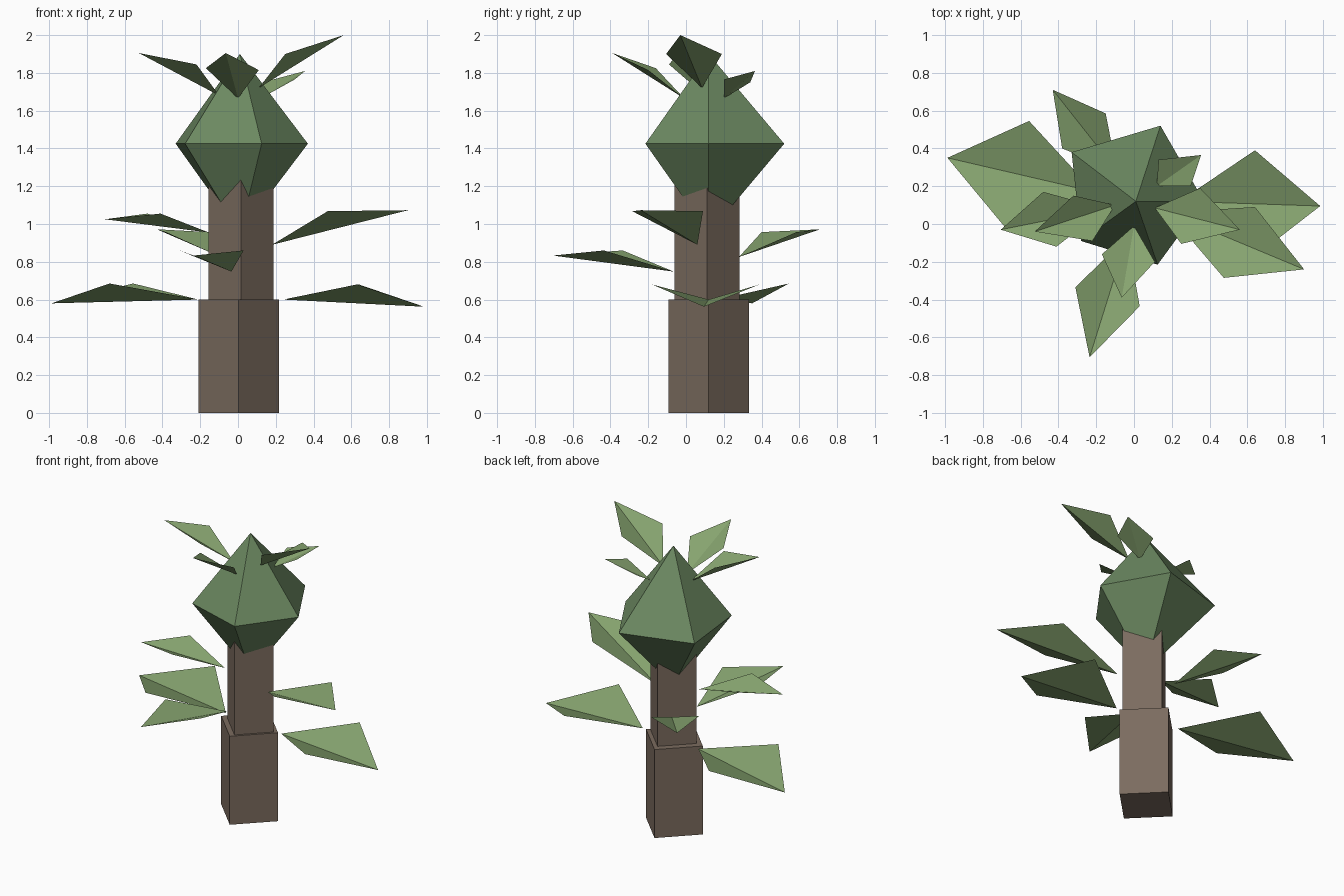
import bpy, bmesh
from math import pi, cos, sin


def material(name, color):
    m = bpy.data.materials.new(name)
    m.diffuse_color = (*color, 1)
    return m


BARK = material("bark", (0.20, 0.15, 0.115))
CROWN = material("crown_green", (0.15, 0.25, 0.12))
LEAF = material("leaf_green", (0.24, 0.37, 0.16))


def build(name, verts, faces, mat, fix_normals=True):
    mesh = bpy.data.meshes.new(name)
    mesh.from_pydata(verts, [], faces)
    if fix_normals:
        bm = bmesh.new()
        bm.from_mesh(mesh)
        bmesh.ops.recalc_face_normals(bm, faces=bm.faces)
        bm.to_mesh(mesh)
        bm.free()
    mesh.materials.append(mat)
    obj = bpy.data.objects.new(name, mesh)
    bpy.context.collection.objects.link(obj)
    return obj


def square_post(name, x, y, radius, z0, z1):
    """Square post standing with its corners on the axes."""
    ring = [(x + radius * cos(i * pi / 2), y + radius * sin(i * pi / 2)) for i in range(4)]
    verts = [(*p, z) for z in (z0, z1) for p in ring]
    sides = [(i, (i + 1) % 4, (i + 1) % 4 + 4, i + 4) for i in range(4)]
    build(name, verts, sides + [(3, 2, 1, 0), (4, 5, 6, 7)], BARK)


def leaf(name, base, right, tip, left):
    """Kite-shaped leaf folded along its midrib, right/left as seen from the base."""
    build(name, [base, right, tip, left], [(0, 1, 2), (0, 2, 3)], LEAF, False)


# Trunk in two steps
square_post("lower_trunk", 0.003, 0.12, 0.213, 0.0, 0.6)
square_post("upper_trunk", 0.015, 0.112, 0.172, 0.6, 1.3)

# Crown: uneven five-sided double pyramid
ring = [(0.37, 0.12), (0.14, 0.52), (-0.33, 0.38), (-0.28, -0.09), (0.125, -0.215)]
verts = [(x, y, 1.425) for x, y in ring] + [(0.01, 0.12, 1.9), (0.01, 0.12, 0.95)]
faces = []
for i in range(5):
    j = (i + 1) % 5
    faces += [(i, j, 5), (j, i, 6)]
build("crown", verts, faces, CROWN)

# Leaves around the trunk: base, right, tip, left
trunk_leaves = [
    ((0.24, 0.12, 0.60), (0.63, -0.18, 0.68), (0.985, 0.095, 0.562), (0.64, 0.39, 0.68)),
    ((-0.21, 0.17, 0.60), (-0.555, 0.545, 0.685), (-0.987, 0.35, 0.58), (-0.68, -0.02, 0.685)),
    ((0.18, 0.06, 0.89), (0.475, -0.285, 1.068), (0.90, -0.24, 1.073), (0.64, 0.09, 1.068)),
    ((-0.155, 0.08, 0.955), (-0.48, 0.17, 1.055), (-0.705, -0.03, 1.025), (-0.41, -0.12, 1.055)),
    ((-0.035, -0.065, 0.748), (-0.31, -0.335, 0.86), (-0.235, -0.705, 0.833), (0.03, -0.435, 0.86)),
    ((-0.09, 0.28, 0.825), (-0.15, 0.585, 0.957), (-0.43, 0.71, 0.972), (-0.38, 0.40, 0.957)),
]
for n, pts in enumerate(trunk_leaves, 1):
    leaf(f"trunk_leaf_{n}", *pts)

# Leaves sprouting from the crown
crown_leaves = [
    ((0.11, 0.085, 1.72), (0.25, -0.105, 1.90), (0.56, -0.03, 2.0), (0.35, 0.19, 1.90)),
    ((-0.10, 0.10, 1.68), (-0.32, 0.15, 1.85), (-0.525, -0.04, 1.905), (-0.22, -0.09, 1.845)),
    ((0.0, -0.01, 1.665), (-0.17, -0.16, 1.825), (-0.065, -0.39, 1.905), (0.11, -0.20, 1.815)),
    ((0.12, 0.20, 1.665), (0.30, 0.20, 1.765), (0.355, 0.365, 1.81), (0.13, 0.34, 1.75)),
]
for n, pts in enumerate(crown_leaves, 1):
    leaf(f"crown_leaf_{n}", *pts)
